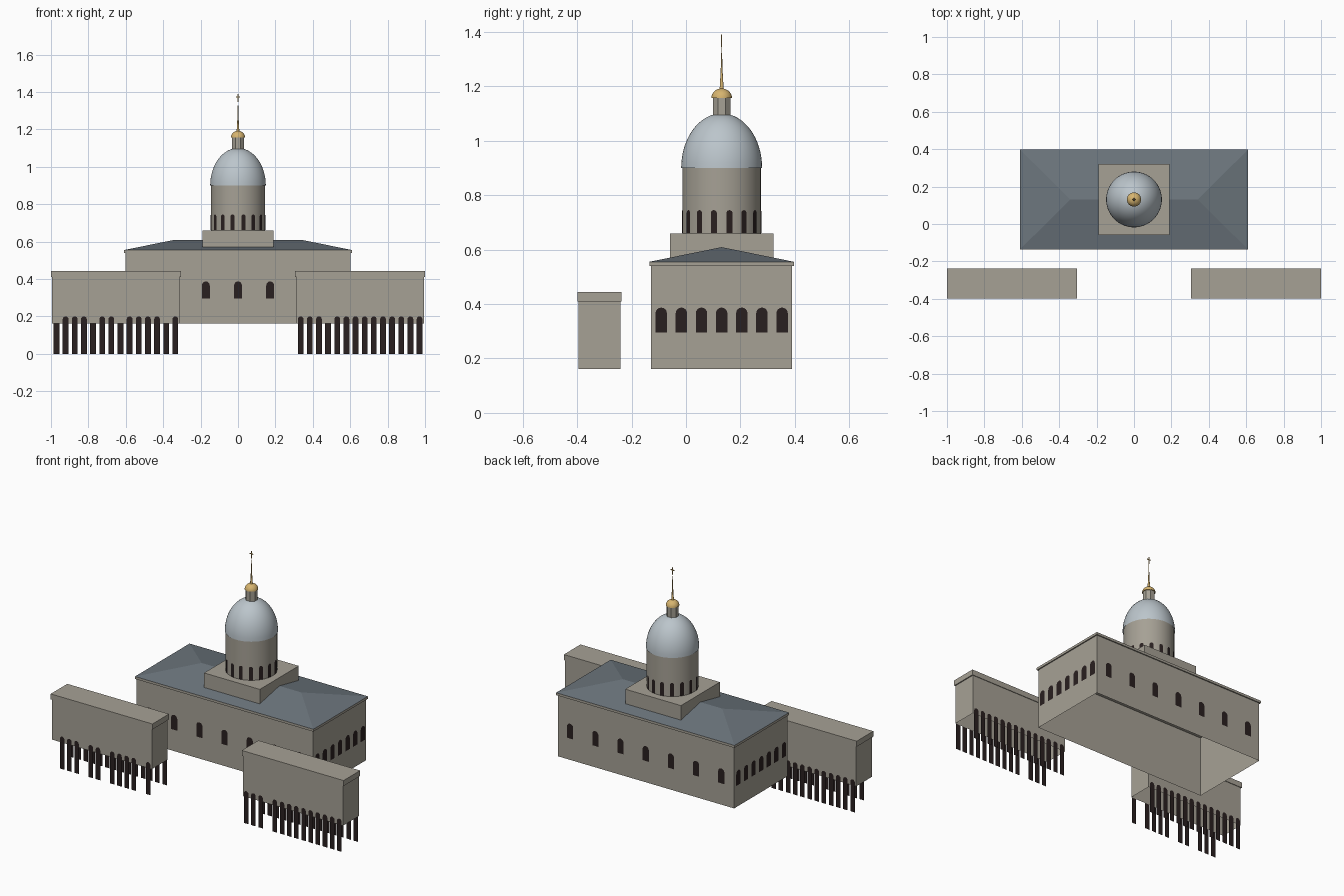
import bpy
import bmesh
from math import pi, sin, cos, radians
from mathutils import Vector, Matrix

if "Cube" in bpy.data.objects:
    bpy.data.objects.remove(bpy.data.objects["Cube"])


def material(name, rgb):
    m = bpy.data.materials.new(name)
    m.use_nodes = True
    m.diffuse_color = (*rgb, 1)
    m.node_tree.nodes["Principled BSDF"].inputs["Base Color"].default_value = (*rgb, 1)
    return m


STONE = material("warm grey stone", (0.38, 0.355, 0.30))
SLATE = material("slate roof", (0.15, 0.18, 0.205))
DOME = material("pale dome metal", (0.50, 0.56, 0.60))
GOLD = material("gold", (0.68, 0.46, 0.16))
DARK = material("dark opening", (0.022, 0.014, 0.014))

CY = 0.131  # depth position of the main building's centre


def finish(bm, name, mat, smooth=False):
    me = bpy.data.meshes.new(name)
    bm.to_mesh(me)
    bm.free()
    me.materials.append(mat)
    ob = bpy.data.objects.new(name, me)
    bpy.context.collection.objects.link(ob)
    if smooth:
        bpy.ops.object.select_all(action='DESELECT')
        ob.select_set(True)
        bpy.context.view_layer.objects.active = ob
        bpy.ops.object.shade_smooth_by_angle(angle=radians(35))
    return ob


def box(name, mat, x, y, z, hx, hy, h, open_bottom=False):
    """Box centred on x, y and rising by h from z."""
    bm = bmesh.new()
    bmesh.ops.create_cube(bm, size=1)
    bmesh.ops.scale(bm, vec=(2 * hx, 2 * hy, h), verts=bm.verts)
    bmesh.ops.translate(bm, vec=(x, y, z + h / 2), verts=bm.verts)
    if open_bottom:
        low = [f for f in bm.faces if f.normal.z < -0.9]
        bmesh.ops.delete(bm, geom=low, context='FACES')
    return finish(bm, name, mat)


def lathe(name, mat, profile, steps, smooth=True):
    """Revolve (radius, height) points about the tower axis."""
    bm = bmesh.new()
    vs = [bm.verts.new((r, 0, z)) for r, z in profile]
    es = [bm.edges.new(p) for p in zip(vs, vs[1:])]
    bmesh.ops.spin(bm, geom=vs + es, axis=(0, 0, 1), cent=(0, 0, 0),
                   angle=2 * pi, steps=steps)
    bmesh.ops.remove_doubles(bm, verts=bm.verts, dist=0.0002)
    bmesh.ops.recalc_face_normals(bm, faces=bm.faces)
    bmesh.ops.rotate(bm, verts=bm.verts, matrix=Matrix.Rotation(pi / steps, 3, 'Z'))
    bmesh.ops.translate(bm, vec=(0, CY, 0), verts=bm.verts)
    return finish(bm, name, mat, smooth)


def arches(name, places, width, z0, z1):
    """Flat round-topped panels; each place is (x, y, outward angle)."""
    bm = bmesh.new()
    r = width / 2
    outline = [(-r, z0), (r, z0)]
    outline += [(r * cos(pi * i / 8), z1 - r + r * sin(pi * i / 8)) for i in range(9)]
    for x, y, a in places:
        t = Vector((-sin(a), cos(a), 0))
        bm.faces.new([bm.verts.new(Vector((x, y, z)) + t * s) for s, z in outline])
    return finish(bm, name, DARK)


# Main hall with open underside and eaves
HX, HY = 0.602, 0.259
box("main_hall", STONE, 0, CY, 0.162, HX, HY, 0.38, True)
box("eaves", STONE, 0, CY, 0.54, 0.609, 0.266, 0.015)

# Hipped roof
bm = bmesh.new()
base = [bm.verts.new((sx * 0.609, CY + sy * 0.266, 0.555))
        for sx, sy in ((-1, -1), (1, -1), (1, 1), (-1, 1))]
left, right = [bm.verts.new((x, CY, 0.609)) for x in (-0.34, 0.34)]
a, b, c, d = base
for f in ((a, b, right, left), (b, c, right), (c, d, left, right), (d, a, left)):
    bm.faces.new(f)
finish(bm, "hipped_roof", SLATE)

# Hall windows on all four walls
gap = 0.003
walls = []
for i in range(-3, 4):
    for s in (-1, 1):
        walls.append((i * 0.172, CY + s * (HY + gap), s * pi / 2))
        walls.append((s * (HX + gap), CY + i * 0.074, 0 if s > 0 else pi))
arches("hall_windows", walls, 0.042, 0.295, 0.387)

# Tower: plinth, drum, dome, lantern
box("tower_plinth", STONE, 0, CY, 0.56, 0.19, 0.19, 0.1)
lathe("tower_drum", STONE, [(0.145, 0.655), (0.145, 0.905)], 48)
lathe("dome", DOME, [(0.149 * cos(pi / 2 * i / 16), 0.9 + 0.2 * sin(pi / 2 * i / 16))
                     for i in range(17)], 48)
lathe("lantern", STONE, [(0.035, 1.08), (0.035, 1.16)], 8, False)
lathe("lantern_cap", GOLD, [(0, 1.157)] + [
    (0.038 * cos(pi / 2 * i / 8), 1.157 + 0.035 * sin(pi / 2 * i / 8))
    for i in range(9)], 32)
lathe("spire", GOLD, [(0.008, 1.185), (0.004, 1.25), (0.0006, 1.35)], 12)

# Cross on the spire
box("cross_upright", GOLD, 0, CY, 1.345, 0.002, 0.002, 0.045)
box("cross_arm", GOLD, 0, CY, 1.371, 0.012, 0.002, 0.005)

# Drum windows
ring = [(i + 0.5) * pi / 8 for i in range(16)]
arches("drum_windows", [(0.147 * cos(t), CY + 0.147 * sin(t), t) for t in ring],
       0.023, 0.661, 0.745)

# Side wings with open undersides, cornices and colonnade panels
WY, WHY = -0.318, 0.077
MISSING = {-1: (2, 6, 9, 13), 1: (3,)}  # gaps in the front rows, counted from inside
MISSING[-1] = (1, 6, 9, 13)
for s, side in ((-1, "right"), (1, "left")):
    box(side + "_wing", STONE, s * 0.6525, WY, 0.162, 0.341, WHY, 0.25, True)
    box(side + "_wing_cornice", STONE, s * 0.6525, WY, 0.41, 0.3475, 0.081, 0.034)
    xs = [s * (0.335 + 0.0489 * i) for i in range(14)]
    front = [(x, WY - WHY - gap, -pi / 2) for i, x in enumerate(xs)
             if i not in MISSING[s]]
    back = [(x, WY + WHY + gap, pi / 2) for x in xs]
    arches(side + "_wing_front_colonnade", front, 0.031, 0, 0.2)
    arches(side + "_wing_back_colonnade", back, 0.031, 0, 0.2)
